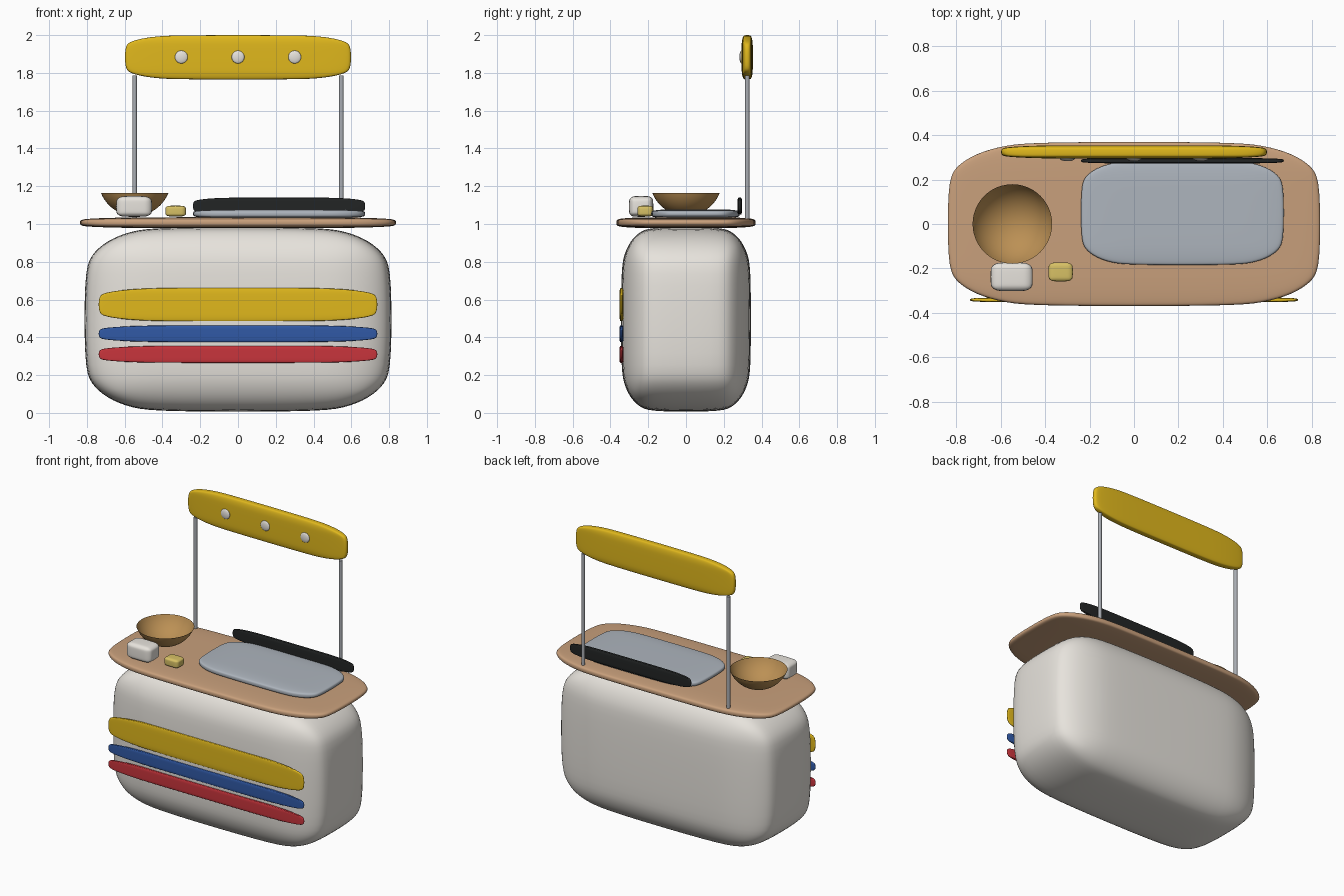
import bpy, bmesh, math

if "Cube" in bpy.data.objects:
    bpy.data.objects.remove(bpy.data.objects["Cube"])


def paint(ob, rgb):
    if rgb:
        m = bpy.data.materials.new(ob.name + "_colour")
        m.diffuse_color = (*rgb, 1)
        m.use_nodes = True
        m.node_tree.nodes["Principled BSDF"].inputs["Base Color"].default_value = m.diffuse_color
        ob.data.materials.append(m)


def finish(bm, name, rgb):
    me = bpy.data.meshes.new(name)
    bm.to_mesh(me)
    bm.free()
    for p in me.polygons:
        p.use_smooth = True
    ob = bpy.data.objects.new(name, me)
    bpy.context.collection.objects.link(ob)
    paint(ob, rgb)
    return ob


def pillow(name, x, y, z, rgb=None, w=0.5):
    """Soft box filling the given (min, max) ranges."""
    bm = bmesh.new()
    bmesh.ops.create_cube(bm, size=2)
    bmesh.ops.bevel(bm, geom=bm.edges[:], offset=w, segments=4,
                    affect='EDGES', profile=0.5)
    ob = finish(bm, name, rgb)
    sub = ob.modifiers.new("soften", 'SUBSURF')
    sub.levels = sub.render_levels = 2
    ob.location = [(a + b) / 2 for a, b in (x, y, z)]
    ob.scale = [(b - a) / 2 for a, b in (x, y, z)]
    return ob


def rod(name, loc, r, depth, rgb=None):
    bpy.ops.mesh.primitive_cylinder_add(vertices=24, radius=r, depth=depth,
                                        location=loc)
    ob = bpy.context.object
    ob.name = name
    bpy.ops.object.shade_smooth_by_angle()
    paint(ob, rgb)


YELLOW = (0.75, 0.48, 0.012)
WHITE = (0.8, 0.77, 0.72)

# Cart body and counter
pillow("cart_body", (-.815, .815), (-.345, .345), (.005, .985), WHITE)
pillow("counter_top", (-.84, .84), (-.37, .37), (.978, 1.036), (.58, .35, .2))

# Front stripes
for name, z0, z1, rgb in (("yellow_stripe", .485, .662, YELLOW),
                          ("blue_stripe", .375, .463, (.03, .1, .38)),
                          ("red_stripe", .265, .355, (.58, .035, .045))):
    pillow(name, (-.74, .74), (-.353, -.329), (z0, z1), rgb)

# Griddle with splash guard
pillow("griddle_plate", (-.24, .675), (-.185, .285), (1.03, 1.078), (.42, .46, .51))
pillow("splash_guard", (-.24, .675), (.272, .297), (1.05, 1.14), (.016, .018, .018))

# Containers on the counter
pillow("white_tub", (-.645, -.455), (-.302, -.173), (1.038, 1.148), WHITE)
pillow("butter_block", (-.385, -.275), (-.258, -.173), (1.04, 1.097), (.68, .53, .13))

# Mixing bowl: spherical cap, open at the top
bm = bmesh.new()
R, depth, rim = .192, .122, 1.165
end = math.acos(1 - depth / R)
prof = [bm.verts.new((R * math.sin(end * i / 12), 0,
                      rim - depth + R * (1 - math.cos(end * i / 12))))
        for i in range(13)]
edges = [bm.edges.new(p) for p in zip(prof, prof[1:])]
bmesh.ops.spin(bm, geom=prof + edges, cent=(0, 0, 0), axis=(0, 0, 1),
               angle=math.tau, steps=48)
bmesh.ops.remove_doubles(bm, verts=bm.verts[:], dist=1e-4)
bmesh.ops.recalc_face_normals(bm, faces=bm.faces[:])
finish(bm, "mixing_bowl", (.5, .28, .09)).location.x = -.547

# Sign on two posts, with three flattened lamps
for side, x in (("left", -.547), ("right", .547)):
    rod(side + "_sign_post", (x, .324, 1.395), .012, .78, (.4, .42, .45))
pillow("sign_board", (-.6, .6), (.294, .354), (1.765, 2.0), YELLOW)
for i, x in enumerate((-.3, 0, .3)):
    bm = bmesh.new()
    bmesh.ops.create_uvsphere(bm, u_segments=24, v_segments=12, radius=.034)
    lamp = finish(bm, f"sign_lamp_{i + 1}", WHITE)
    lamp.location = (x, .293, 1.884)
    lamp.scale.y = .3
